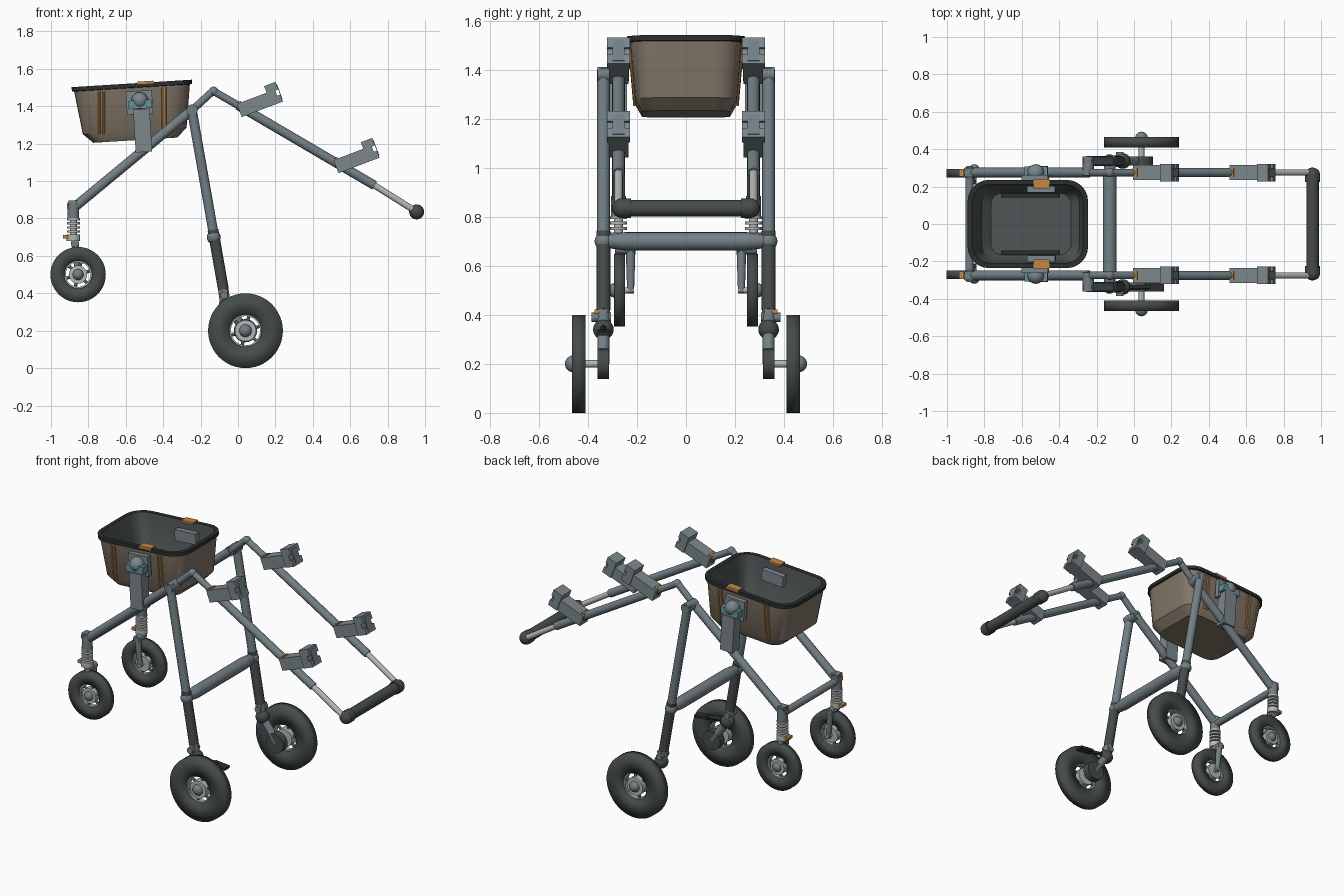
import bpy, bmesh, math
from mathutils import Vector, Matrix

if "Cube" in bpy.data.objects:
    bpy.data.objects.remove(bpy.data.objects["Cube"])


def material(name, *rgb):
    m = bpy.data.materials.new(name)
    m.use_nodes = True
    m.diffuse_color = (*rgb, 1)
    m.node_tree.nodes["Principled BSDF"].inputs["Base Color"].default_value = (*rgb, 1)
    return m


STEEL = material("blue grey steel", 0.17, 0.215, 0.235)
BRACKET = material("bracket grey", 0.2, 0.245, 0.26)
LIGHT = material("pale metal", 0.46, 0.48, 0.47)
RUBBER = material("dark rubber", 0.06, 0.072, 0.07)
BLACK = material("black trim", 0.025, 0.028, 0.028)
TAUPE = material("taupe fabric", 0.22, 0.18, 0.135)
LINING = material("basket lining", 0.075, 0.088, 0.088)
ORANGE = material("orange", 0.55, 0.24, 0.06)
TEAL = material("teal", 0.13, 0.28, 0.34)
built = []
TILT = -0.062  # basket lean about y


def finish(name, bm, mats, matrix=Matrix(), soft=False):
    bmesh.ops.recalc_face_normals(bm, faces=bm.faces)
    me = bpy.data.meshes.new(name)
    bm.to_mesh(me)
    bm.free()
    for m in mats:
        me.materials.append(m)
    ob = bpy.data.objects.new(name, me)
    bpy.context.collection.objects.link(ob)
    ob.matrix_world = matrix
    if soft:
        me.polygons.foreach_set("use_smooth", [True] * len(me.polygons))
    else:
        built.append(ob)
    return ob


def tube(name, a, b, r, mat, r2=None, sides=20):
    a, b = Vector(a), Vector(b)
    bm = bmesh.new()
    bmesh.ops.create_cone(bm, cap_ends=True, segments=sides, radius1=r,
                          radius2=r if r2 is None else r2, depth=(b - a).length)
    rot = (b - a).to_track_quat("Z", "Y").to_matrix().to_4x4()
    return finish(name, bm, [mat], Matrix.Translation((a + b) / 2) @ rot)


def ball(name, c, r, mat):
    bm = bmesh.new()
    bmesh.ops.create_uvsphere(bm, u_segments=20, v_segments=12, radius=r)
    return finish(name, bm, [mat], Matrix.Translation(c))


def box(name, c, size, mat, tilt=0.0):
    bm = bmesh.new()
    bmesh.ops.create_cube(bm, size=1)
    bmesh.ops.scale(bm, vec=size, verts=bm.verts)
    return finish(name, bm, [mat], Matrix.Translation(c) @ Matrix.Rotation(tilt, 4, "Y"))


def ring(name, c, outer, inner, width, mat, axis="Y", soft=False, sides=40):
    # flat sided ring, spun from a rectangle
    bm = bmesh.new()
    h = width / 2
    loops = [[bm.verts.new((r * math.cos(t), r * math.sin(t), z))
              for t in (math.tau * i / sides for i in range(sides))]
             for r, z in ((inner, -h), (outer, -h), (outer, h), (inner, h))]
    for k in range(4):
        p, q = loops[k], loops[(k + 1) % 4]
        for i in range(sides):
            j = (i + 1) % sides
            bm.faces.new((p[i], p[j], q[j], q[i]))
    rot = Matrix.Rotation(math.pi / 2, 4, "X") if axis == "Y" else Matrix()
    return finish(name, bm, [mat], Matrix.Translation(c) @ rot, soft)


def slab(name, outline, y, width, mat):
    # side profile in x and z, extruded across y
    bm = bmesh.new()
    f = bm.faces.new([bm.verts.new((x, y - width / 2, z)) for x, z in outline])
    ext = bmesh.ops.extrude_face_region(bm, geom=[f])["geom"]
    bmesh.ops.translate(bm, vec=(0, width, 0), verts=[v for v in ext if isinstance(v, bmesh.types.BMVert)])
    return finish(name, bm, [mat])


def wheel(side, name, x, y, z, r, width):
    hole = r * 0.43 if r > 0.17 else r * 0.5
    ring(name + "_tyre", (x, y, z), r, hole, width, RUBBER, soft=True, sides=48)
    ring(name + "_rim", (x, y, z), hole + 0.004, hole - 0.008, width * 0.6, LIGHT)
    tube(name + "_hub", (x, y - width * 0.5, z), (x, y + width * 0.5, z), hole * 0.66, LIGHT)
    ball(name + "_hub_cap", (x, y + side * width * 0.4, z), hole * 0.4, STEEL)
    for i in range(6):
        t = math.tau * i / 6 + 0.3
        d = Vector((math.cos(t), 0, math.sin(t)))
        c = Vector((x, y, z))
        tube(name + "_spoke", c + d * hole * 0.5, c + d * hole, 0.009, STEEL, sides=8)


def rounded_loop(bm, hx, hy, rad, z, steps=6):
    out = []
    for k, (sx, sy) in enumerate(((1, 1), (-1, 1), (-1, -1), (1, -1))):
        for i in range(steps + 1):
            t = math.pi / 2 * (k + i / steps)
            out.append(bm.verts.new((sx * (hx - rad) + rad * math.cos(t),
                                     sy * (hy - rad) + rad * math.sin(t), z)))
    return out


def loft(name, sections, mats, pick, matrix):
    # sections run from the outer floor over the lip to the inner floor
    bm = bmesh.new()
    loops = [rounded_loop(bm, *s) for s in sections]
    for k in range(len(loops) - 1):
        p, q = loops[k], loops[k + 1]
        for i in range(len(p)):
            j = (i + 1) % len(p)
            bm.faces.new((p[i], p[j], q[j], q[i])).material_index = pick(k)
    bm.faces.new(loops[0]).material_index = pick(0)
    bm.faces.new(loops[-1]).material_index = pick(len(loops))
    return finish(name, bm, mats, matrix)


# Basket: fabric shell, black lip, dark lining
place = Matrix.Translation((-0.568, 0, 1.518)) @ Matrix.Rotation(TILT, 4, "Y")
loft("basket", [(0.225, 0.18, 0.07, -0.3), (0.278, 0.208, 0.09, -0.25), (0.31, 0.228, 0.11, -0.02),
                (0.322, 0.236, 0.115, -0.018), (0.322, 0.236, 0.115, 0.004), (0.296, 0.21, 0.09, 0.004),
                (0.262, 0.19, 0.08, -0.24), (0.215, 0.165, 0.06, -0.285)],
     [TAUPE, BLACK, LINING], lambda k: 0 if k < 2 else 1 if k < 5 else 2, place)

for s in (-1, 1):
    side = "left" if s > 0 else "right"
    Y, L = 0.275 * s, 0.337 * s

    # Basket trims and inside pads
    for x in (-0.73, -0.4):
        lift = (x + 0.568) * 0.062
        for d in (-0.012, 0.012):
            tube("basket_piping", (x + d, 0.209 * s, 1.262 + lift), (x + d, 0.229 * s, 1.49 + lift),
                 0.006, ORANGE, sides=8)
    box("basket_clip", (-0.495, 0.215 * s, 1.527), (0.085, 0.05, 0.014), ORANGE, TILT)
    box("basket_pad", (-0.495, 0.187 * s, 1.44), (0.15, 0.035, 0.07), BRACKET, TILT)
    box("basket_floor_bar", (-0.555, 0.153 * s, 1.25), (0.31, 0.022, 0.03), BLACK, TILT)

    # Basket side mount
    box("mount_stem", (-0.51, 0.275 * s, 1.27), (0.088, 0.07, 0.23), BRACKET, TILT)
    box("mount_plate", (-0.527, 0.247 * s, 1.42), (0.14, 0.03, 0.125), BRACKET, TILT)
    box("mount_block", (-0.523, 0.27 * s, 1.41), (0.125, 0.075, 0.045), TEAL, TILT)
    ball("mount_dome", (-0.525, 0.275 * s, 1.43), 0.045, BRACKET)

    # Side frame
    tube("front_tube", (-0.875, Y, 0.86), (-0.24, Y, 1.385), 0.026, STEEL)
    tube("apex_rise", (-0.25, Y, 1.375), (-0.13, Y, 1.485), 0.02, STEEL)
    ball("apex_joint", (-0.13, Y, 1.48), 0.025, STEEL)
    tube("apex_fall", (-0.13, Y, 1.48), (0.0, Y, 1.405), 0.02, STEEL)
    tube("handle_tube", (0.0, Y, 1.405), (0.73, Y, 0.977), 0.025, STEEL)
    tube("handle_extension", (0.72, Y, 0.983), (0.94, Y, 0.845), 0.017, LIGHT)
    ball("handle_corner", (0.955, 0.262 * s, 0.835), 0.04, RUBBER)

    # Arm brackets: stepped side profile with a notched clamp
    for px, pz in ((0.24, 1.425), (0.757, 1.125)):
        ca, sa = math.cos(0.36), math.sin(0.36)
        at = lambda u, v: (px + u * ca - v * sa, pz + u * sa + v * ca)
        slab("bracket_body", [at(*p) for p in ((-0.235, 0), (-0.02, 0), (-0.02, 0.075), (-0.235, 0.075))],
             Y, 0.08, BRACKET)
        slab("bracket_clamp", [at(*p) for p in ((-0.065, 0), (0, 0), (0, 0.04), (-0.018, 0.04), (-0.018, 0.07),
                                                (0, 0.07), (0, 0.113), (-0.065, 0.113))], Y, 0.094, BRACKET)
        slab("bracket_slot", [at(*p) for p in ((-0.001, 0.012), (0.003, 0.012), (0.003, 0.1), (-0.001, 0.1))],
             Y, 0.05, STEEL)
        ox, oz = at(-0.222, 0.076)
        box("bracket_latch", (ox, Y, oz), (0.026, 0.05, 0.012), ORANGE, -0.36)

    # Small wheel with sprung fork
    fx = -0.88
    tube("fork_head", (fx, Y, 0.8), (fx, Y, 0.885), 0.031, STEEL)
    box("fork_head_cap", (fx, Y, 0.885), (0.05, 0.05, 0.02), STEEL)
    tube("fork_post", (fx, Y, 0.69), (fx, Y, 0.81), 0.018, LIGHT)
    for i in range(4):
        ring("spring_coil", (fx, Y, 0.73 + 0.022 * i), 0.034, 0.017, 0.012, LIGHT, axis="Z", sides=20)
    tube("fork_collar", (fx, Y, 0.68), (fx, Y, 0.715), 0.036, LIGHT)
    box("fork_latch", (-0.918, Y, 0.702), (0.035, 0.04, 0.018), ORANGE)
    box("fork_head_latch", (-0.908, Y, 0.865), (0.014, 0.03, 0.025), ORANGE)
    tube("fork_bridge", (-0.872, 0.29 * s, 0.668), (-0.872, 0.21 * s, 0.668), 0.022, STEEL)
    tube("fork_arm", (-0.872, 0.226 * s, 0.675), (-0.855, 0.226 * s, 0.49), 0.02, STEEL, 0.014)
    tube("small_axle", (-0.855, 0.212 * s, 0.5), (-0.855, 0.29 * s, 0.5), 0.012, LIGHT)
    wheel(s, side + "_small_wheel", -0.855, 0.272 * s, 0.5, 0.148, 0.045)

    # Long leg
    tube("leg_upper", (-0.25, L, 1.4), (-0.127, L, 0.7), 0.026, STEEL)
    tube("leg_pivot", (-0.245, 0.26 * s, 1.38), (-0.245, 0.36 * s, 1.38), 0.03, STEEL)
    tube("leg_sleeve", (-0.134, L, 0.74), (-0.078, L, 0.42), 0.029, RUBBER)
    ball("leg_knob", (-0.13, L, 0.7), 0.036, STEEL)
    tube("leg_ankle", (-0.08, L, 0.43), (-0.07, L, 0.36), 0.028, STEEL)
    tube("ankle_pin", (-0.075, 0.305 * s, 0.39), (-0.075, 0.385 * s, 0.39), 0.02, STEEL)
    box("ankle_latch", (-0.07, 0.345 * s, 0.413), (0.03, 0.055, 0.016), ORANGE)

    # Big wheel with trailing arm
    ball("arm_joint", (-0.06, L, 0.34), 0.042, RUBBER)
    tube("trailing_arm", (-0.06, L, 0.34), (0.04, L, 0.2), 0.024, STEEL)
    tube("arm_drum", (0.04, L - 0.023, 0.2), (0.04, L + 0.023, 0.2), 0.062, RUBBER, sides=28)
    tube("big_axle", (0.04, L, 0.2), (0.04, 0.46 * s, 0.2), 0.015, LIGHT)
    wheel(s, side + "_big_wheel", 0.04, 0.437 * s, 0.2, 0.2, 0.056)

# Brake pedal on one side
tube("pedal_lever", (-0.05, -0.337, 0.35), (0.09, -0.337, 0.33), 0.012, BLACK)
box("pedal", (0.11, -0.337, 0.328), (0.1, 0.05, 0.016), BLACK, 0.1)

# Cross members and push bar
tube("front_cross_bar", (-0.88, -0.275, 0.845), (-0.88, 0.275, 0.845), 0.022, STEEL)
tube("leg_cross_bar", (-0.13, -0.25, 0.7), (-0.13, 0.25, 0.7), 0.037, STEEL)
for s in (-1, 1):
    tube("cross_bar_end", (-0.13, 0.25 * s, 0.7), (-0.13, 0.325 * s, 0.7), 0.037, STEEL, 0.027)
    tube("grip_collar", (0.955, 0.225 * s, 0.835), (0.955, 0.268 * s, 0.835), 0.04, RUBBER)
tube("push_bar_grip", (0.955, -0.25, 0.835), (0.955, 0.25, 0.835), 0.034, RUBBER)

# Smooth round parts, keep hard edges
bpy.ops.object.select_all(action="DESELECT")
for ob in built:
    ob.select_set(True)
bpy.context.view_layer.objects.active = built[0]
bpy.ops.object.shade_smooth_by_angle(angle=math.radians(35))
